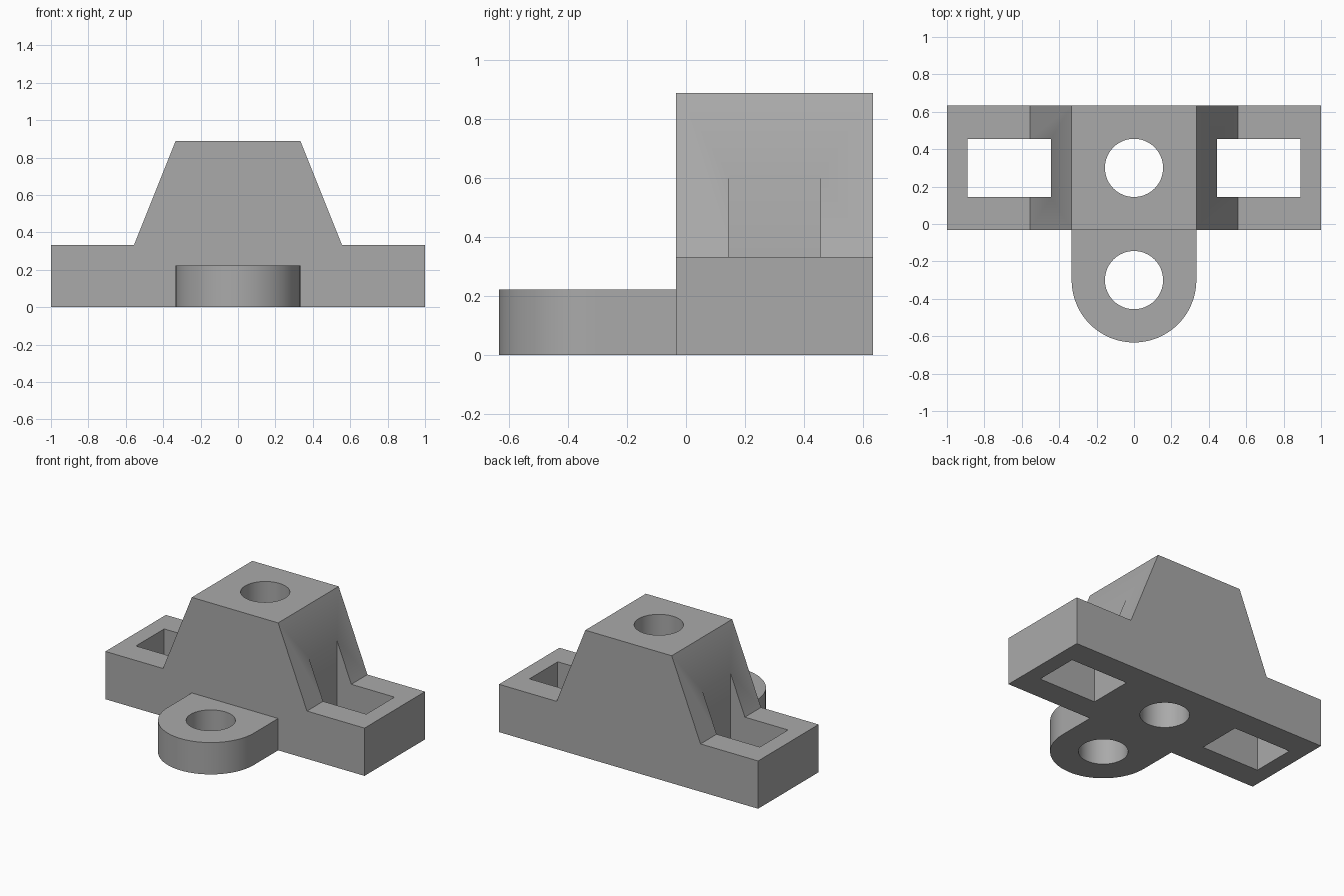
import bpy
import bmesh
import math

cube = bpy.data.objects.get("Cube")
if cube:
    bpy.data.objects.remove(cube, do_unlink=True)

U = 1 / 9                       # drawing unit: the base is 18 units long
FRONT, BACK = -0.3 * U, 5.7 * U
HOLE_Y = 2.7 * U                # block hole at +y, lug hole at -y
HOLE_R = 1.4 * U

grey = bpy.data.materials.new("machined grey")
grey.use_nodes = True
colour = (0.40, 0.40, 0.40, 1)
grey.diffuse_color = colour
grey.node_tree.nodes["Principled BSDF"].inputs["Base Color"].default_value = colour


def extrude(name, points, direction):
    """Solid made by extruding a closed profile along a direction."""
    bm = bmesh.new()
    face = bm.faces.new([bm.verts.new(p) for p in points])
    new = bmesh.ops.extrude_face_region(bm, geom=[face])["geom"]
    bmesh.ops.translate(bm, vec=direction,
                        verts=[v for v in new if isinstance(v, bmesh.types.BMVert)])
    bmesh.ops.recalc_face_normals(bm, faces=bm.faces)
    mesh = bpy.data.meshes.new(name)
    bm.to_mesh(mesh)
    bm.free()
    mesh.materials.append(grey)
    obj = bpy.data.objects.new(name, mesh)
    bpy.context.collection.objects.link(obj)
    return obj


def arc(y, radius, start, end, steps, z):
    angles = [start + (end - start) * i / steps for i in range(steps + 1)]
    return [(radius * math.cos(a), y + radius * math.sin(a), z) for a in angles]


def combine(target, other, operation):
    """Apply a boolean and discard the other solid."""
    mod = target.modifiers.new(operation.title(), "BOOLEAN")
    mod.operation = operation
    mod.solver = "EXACT"
    mod.object = other
    other.hide_render = True
    bpy.context.view_layer.objects.active = target
    bpy.ops.object.modifier_apply(modifier=mod.name)
    bpy.data.objects.remove(other, do_unlink=True)


# Base with raised trapezoid block
half = [(9, 0), (9, 3), (5, 3), (3, 8)]
outline = half + [(-x, z) for x, z in reversed(half)]
bracket = extrude("mounting_bracket", [(x * U, FRONT, z * U) for x, z in outline],
                  (0, BACK - FRONT, 0))

# Rounded front lug, running slightly into the block
lug_profile = arc(-HOLE_Y, 3 * U, math.pi, 2 * math.pi, 48, 0)
lug_profile += [(3 * U, FRONT + U, 0), (-3 * U, FRONT + U, 0)]
combine(bracket, extrude("front_lug", lug_profile, (0, 0, 2 * U)), "UNION")

# Vertical round holes through block and lug
for y in (HOLE_Y, -HOLE_Y):
    circle = arc(y, HOLE_R, 0, 2 * math.pi, 64, -U)[:-1]
    combine(bracket, extrude("hole_cutter", circle, (0, 0, 10 * U)), "DIFFERENCE")

# Rectangular slots through both wings, biting into the slopes
for side in (-1, 1):
    slot = [(side * x * U, HOLE_Y + dy * HOLE_R, -U)
            for x, dy in ((4, -1), (8, -1), (8, 1), (4, 1))]
    combine(bracket, extrude("slot_cutter", slot, (0, 0, 10 * U)), "DIFFERENCE")

# Smooth curved walls, crisp edges
bpy.ops.object.select_all(action="DESELECT")
bracket.select_set(True)
bpy.context.view_layer.objects.active = bracket
bpy.ops.object.shade_smooth_by_angle(angle=math.radians(25))
